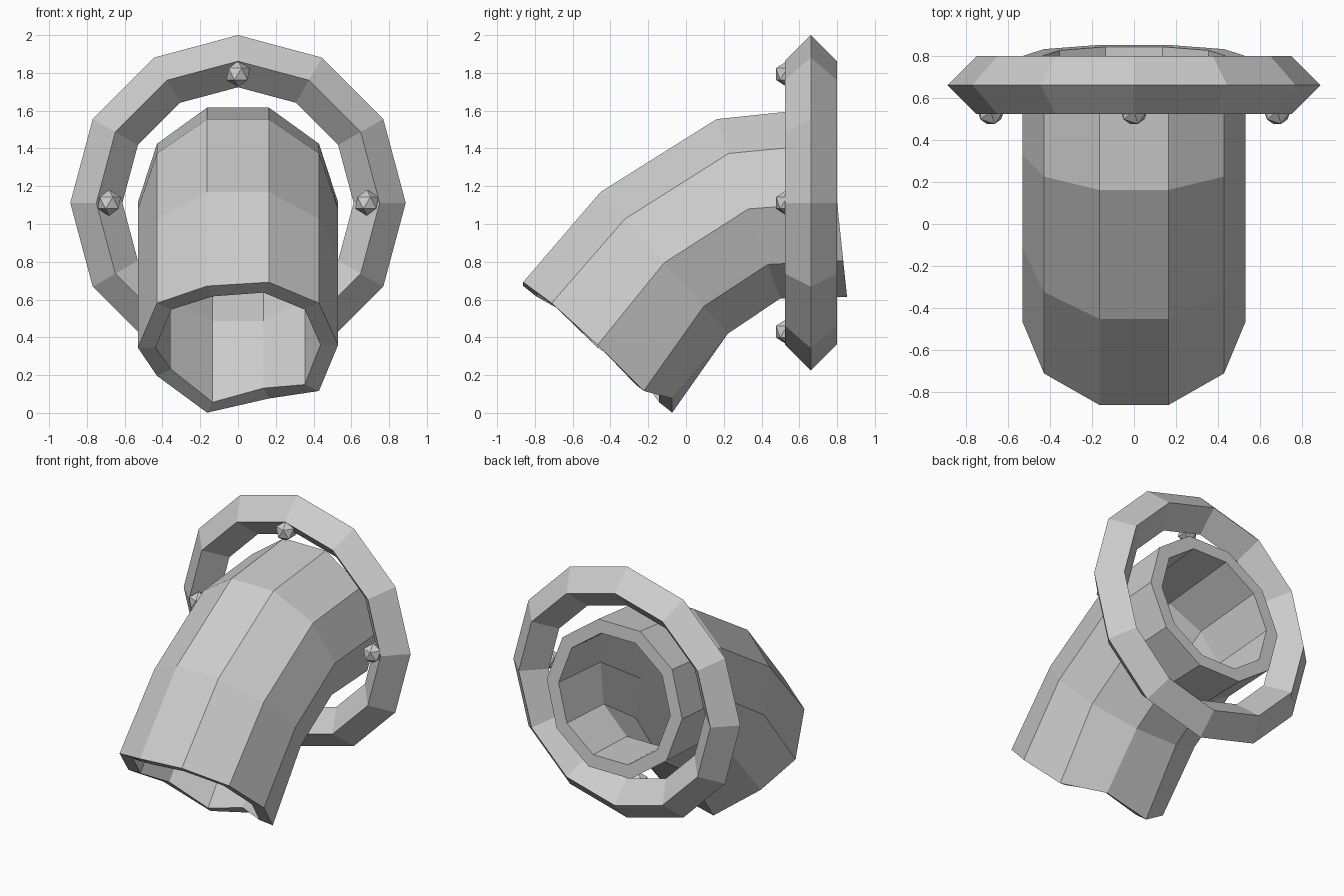
import bpy, bmesh, math

if "Cube" in bpy.data.objects:
    bpy.data.objects.remove(bpy.data.objects["Cube"])

grey = bpy.data.materials.new("plain_grey")
grey.diffuse_color = (0.61, 0.61, 0.61, 1)
grey.use_nodes = True
grey.node_tree.nodes["Principled BSDF"].inputs["Base Color"].default_value = grey.diffuse_color

SIDES = 10
OUTER, INNER = 0.53, 0.437
# bend stations: centre y, centre z, tilt of the section (degrees)
PATH = [(-0.4675, 0.345, 51.5), (-0.115, 0.795, 42),
        (0.33, 1.08, 19.5), (0.80, 1.115, 6)]
# uneven height of the broken front lip, counter-clockwise from +x
LIP = [0.015, 0.042, 0.033, 0.013, 0.042, 0.0, 0.045, -0.03, 0.045, -0.035]


def section(bm, station, radius):
    """One ten-sided loop of the bent pipe."""
    cy, cz, tilt = PATH[station]
    t = math.radians(tilt)
    loop = []
    for i in range(SIDES):
        a = 2 * math.pi * i / SIDES
        h = radius * math.sin(a)
        dz = LIP[i] if station == 0 else 0
        loop.append(bm.verts.new((radius * math.cos(a),
                                  cy - h * math.sin(t),
                                  cz + h * math.cos(t) + dz)))
    return loop


# bent hollow pipe: outer wall, back rim, inner wall, front rim
bm = bmesh.new()
n = len(PATH)
loops = [section(bm, s, OUTER) for s in range(n)]
loops += [section(bm, s, INNER) for s in reversed(range(n))]
for k, a in enumerate(loops):
    b = loops[(k + 1) % len(loops)]
    for i in range(SIDES):
        j = (i + 1) % SIDES
        bm.faces.new((a[i], a[j], b[j], b[i]))
bmesh.ops.recalc_face_normals(bm, faces=bm.faces)
mesh = bpy.data.meshes.new("bent_pipe")
bm.to_mesh(mesh)
bm.free()
mesh.materials.append(grey)
pipe = bpy.data.objects.new("bent_pipe", mesh)
bpy.context.collection.objects.link(pipe)

# flange ring around the back end
RING_Z = 1.112
bpy.ops.mesh.primitive_torus_add(major_segments=12, minor_segments=4,
                                 major_radius=0.75, minor_radius=0.138,
                                 location=(0, 0.661, RING_Z),
                                 rotation=(math.pi / 2, 0, 0))
ring = bpy.context.object
ring.name = "flange_ring"
ring.data.materials.append(grey)

# four bolts on the front of the ring
for k in range(4):
    a = k * math.pi / 2
    bpy.ops.mesh.primitive_ico_sphere_add(
        subdivisions=1, radius=0.069,
        location=(0.682 * math.cos(a), 0.535, RING_Z + 0.682 * math.sin(a)))
    bolt = bpy.context.object
    bolt.name = f"bolt_{k + 1}"
    bolt.data.materials.append(grey)

for ob in bpy.context.collection.objects:
    for p in ob.data.polygons:
        p.use_smooth = False
